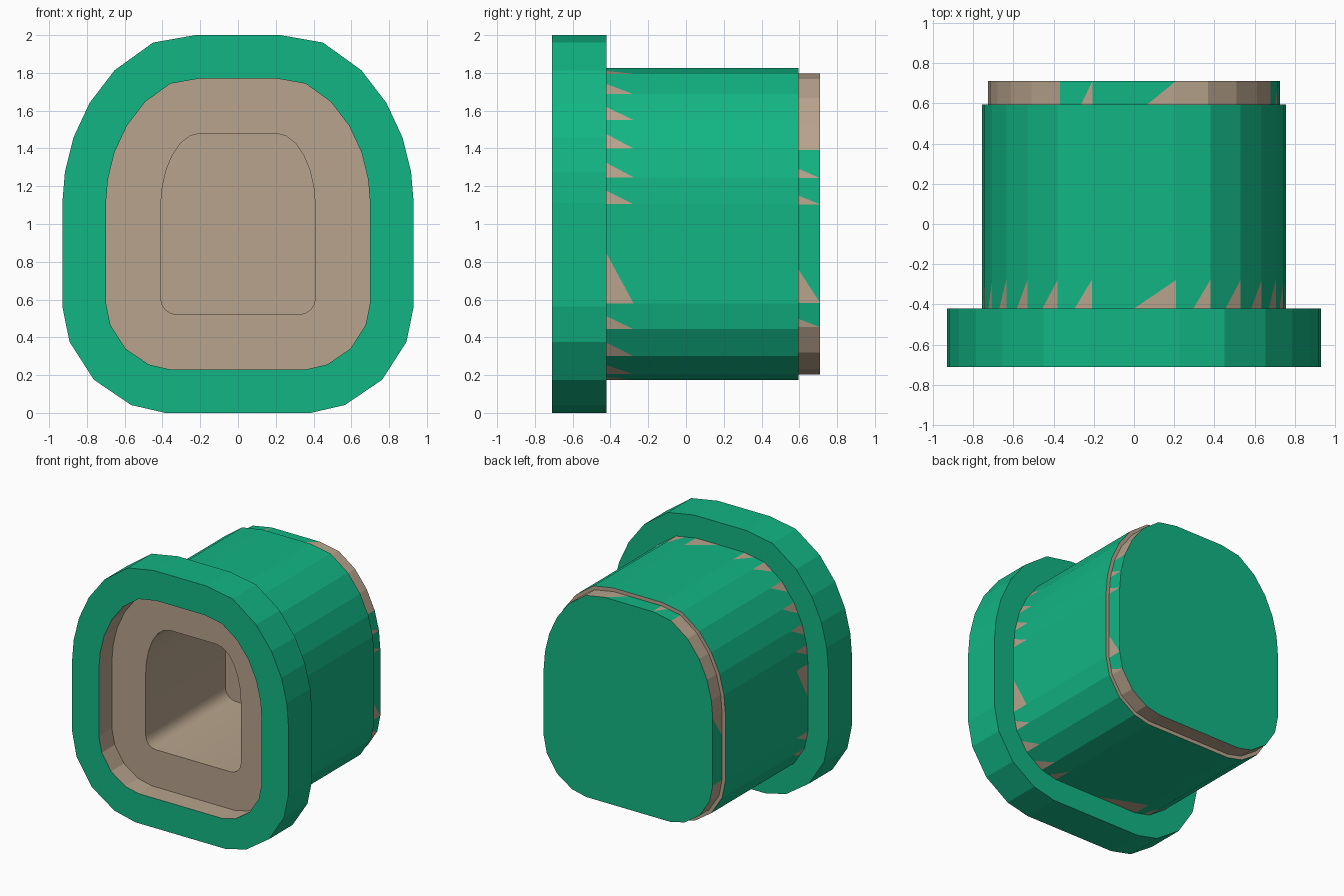
import bpy, bmesh, math
from mathutils import Vector

cube = bpy.data.objects.get("Cube")
if cube:
    bpy.data.objects.remove(cube, do_unlink=True)


def make_material(name, colour):
    mat = bpy.data.materials.new(name)
    mat.use_nodes = True
    mat.diffuse_color = (*colour, 1)
    mat.node_tree.nodes["Principled BSDF"].inputs["Base Color"].default_value = (*colour, 1)
    return mat


MATERIALS = [make_material("green", (0.006, 0.46, 0.228)),
             make_material("tan", (0.475, 0.366, 0.262))]
GREEN, TAN = 0, 1

# Right half of the body outline, top to bottom, as (x, z)
HALF = [(0.21, 1.825), (0.38, 1.795), (0.53, 1.687), (0.635, 1.55), (0.705, 1.40),
        (0.743, 1.247), (0.755, 1.105), (0.755, 0.58), (0.727, 0.443), (0.635, 0.30),
        (0.495, 0.205), (0.365, 0.175)]


def mirrored(half):
    return [Vector(p) for p in half] + [Vector((-x, z)) for x, z in reversed(half)]


def offset(points, dist):
    """Mitred outward offset of a clockwise outline."""
    out = []
    for i, p in enumerate(points):
        d1 = (p - points[i - 1]).normalized()
        d2 = (points[(i + 1) % len(points)] - p).normalized()
        n1, n2 = Vector((-d1.y, d1.x)), Vector((-d2.y, d2.x))
        out.append(p + (n1 + n2) * dist / (1 + n1.dot(n2)))
    return out


def arc(cx, cz, rx, rz, start, end, count):
    angles = [math.radians(start + (end - start) * k / (count - 1)) for k in range(count)]
    return [(cx + rx * math.cos(a), cz + rz * math.sin(a)) for a in angles]


BODY = mirrored(HALF)
HOLE = mirrored(arc(0.2, 1.08, 0.21, 0.40, 90, 0, 7) + arc(0.32, 0.61, 0.09, 0.09, 0, -90, 5))


def ring(points, y):
    return [Vector((p.x, y, p.y)) for p in points]


class Part:
    """Collects faces for one object."""

    def __init__(self):
        self.bm = bmesh.new()

    def face(self, points, colour):
        f = self.bm.faces.new([self.bm.verts.new(p) for p in points])
        f.material_index = colour

    def bridge(self, a, b, colour, flecked=(), width=0.5, reach=1.0):
        """Panels between two rings; flecked ones are green with a tan corner triangle."""
        for i in range(len(a)):
            j = (i + 1) % len(a)
            if i not in flecked:
                self.face([a[i], a[j], b[j], b[i]], colour)
                continue
            mid, tip = a[j].lerp(a[i], width), a[j].lerp(b[j], reach)
            self.face([mid, a[j], tip], TAN)
            rest = [a[i], mid, tip, b[j], b[i]] if reach < 1 else [a[i], mid, b[j], b[i]]
            self.face(rest, GREEN)

    def finish(self, name, smooth=False):
        bmesh.ops.remove_doubles(self.bm, verts=self.bm.verts, dist=0.0001)
        mesh = bpy.data.meshes.new(name)
        self.bm.to_mesh(mesh)
        self.bm.free()
        for mat in MATERIALS:
            mesh.materials.append(mat)
        obj = bpy.data.objects.new(name, mesh)
        bpy.context.collection.objects.link(obj)
        if smooth:
            bpy.ops.object.select_all(action='DESELECT')
            obj.select_set(True)
            bpy.context.view_layer.objects.active = obj
            bpy.ops.object.shade_smooth_by_angle(angle=math.radians(40))


FRONT, RECESS, FLANGE_BACK, HOLE_END, STEP, BACK = -0.71, -0.55, -0.42, 0.43, 0.595, 0.71
lip, outer, cap = offset(BODY, -0.055), offset(BODY, 0.175), offset(BODY, -0.028)

# Deep rounded socket
part = Part()
part.face(list(reversed(ring(HOLE, HOLE_END))), TAN)
part.bridge(ring(HOLE, HOLE_END), ring(HOLE, RECESS), TAN)
part.finish("socket", smooth=True)

# Shallow recess around the socket
part = Part()
part.bridge(ring(HOLE, RECESS), ring(lip, RECESS), TAN)
part.bridge(ring(lip, RECESS), ring(lip, FRONT), TAN)
part.finish("recess")

# Wide front flange
part = Part()
part.bridge(ring(lip, FRONT), ring(outer, FRONT), GREEN)
part.bridge(ring(outer, FRONT), ring(outer, FLANGE_BACK), GREEN)
part.bridge(ring(outer, FLANGE_BACK), ring(BODY, FLANGE_BACK), GREEN)
part.finish("flange")

# Main body with a tan fleck on every panel, and the tan step behind it
part = Part()
part.bridge(ring(BODY, FLANGE_BACK), ring(BODY, STEP), GREEN,
            flecked=range(len(BODY)), width=0.5, reach=0.14)
part.bridge(ring(BODY, STEP), ring(cap, STEP), TAN)
part.finish("body")

# Back cap: mostly tan rim, some flecked green panels, green end
part = Part()
part.bridge(ring(cap, STEP), ring(cap, BACK), TAN,
            flecked=(4, 5, 6, 7, 16, 22, 23), width=0.34)
part.face(ring(cap, BACK), GREEN)
part.finish("back_cap")
